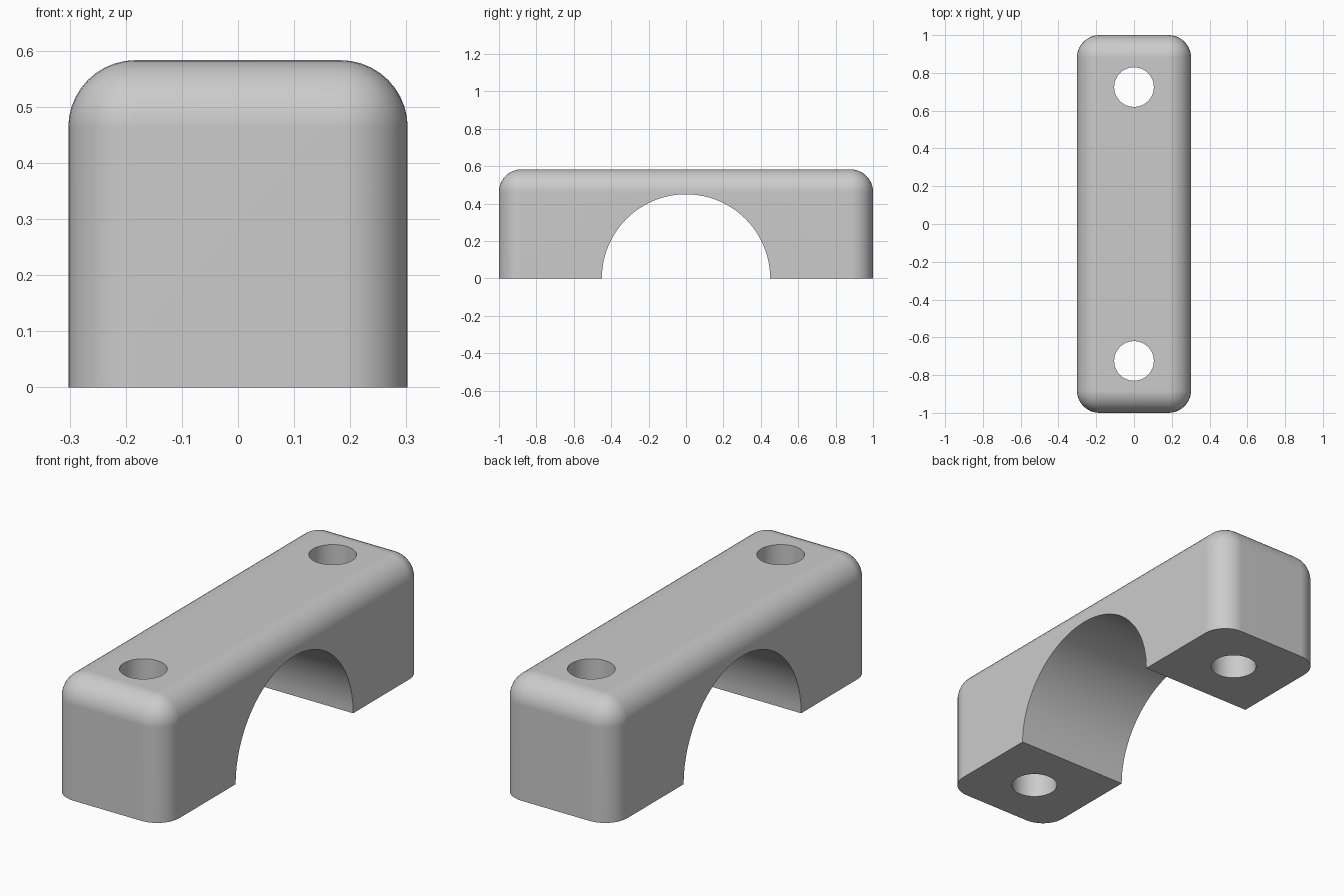
import bpy
import bmesh
import math

cube = bpy.data.objects.get("Cube")
if cube:
    bpy.data.objects.remove(cube, do_unlink=True)

WIDTH, LENGTH, HEIGHT = 0.605, 2.0, 0.583
ROUND = 0.12
ARCH_RADIUS = 0.45
HOLE_RADIUS, HOLE_Y = 0.105, 0.725

grey = bpy.data.materials.new("plain grey")
grey.use_nodes = True
colour = (0.6, 0.6, 0.6, 1)
grey.diffuse_color = colour
grey.node_tree.nodes["Principled BSDF"].inputs["Base Color"].default_value = colour

# Block rounded on every edge except around the flat underside
bm = bmesh.new()
bmesh.ops.create_cube(bm, size=1)
for v in bm.verts:
    v.co = (v.co.x * WIDTH, v.co.y * LENGTH, (v.co.z + 0.5) * HEIGHT)
rounded = [e for e in bm.edges if max(v.co.z for v in e.verts) > 0.1]
bmesh.ops.bevel(bm, geom=rounded, offset=ROUND, segments=10,
                profile=0.5, affect='EDGES', clamp_overlap=True)
mesh = bpy.data.meshes.new("clamp_bracket")
bm.to_mesh(mesh)
bm.free()
mesh.materials.append(grey)
bracket = bpy.data.objects.new("clamp_bracket", mesh)
bpy.context.collection.objects.link(bracket)


def cut(name, radius, sides, location, rotation=(0, 0, 0)):
    """Subtract a cylinder from the bracket."""
    bpy.ops.mesh.primitive_cylinder_add(vertices=sides, radius=radius, depth=2,
                                        location=location, rotation=rotation)
    cutter = bpy.context.object
    cutter.name = name
    cutter.hide_render = True
    cutter.data.materials.append(grey)
    mod = bracket.modifiers.new(name, 'BOOLEAN')
    mod.operation = 'DIFFERENCE'
    mod.solver = 'EXACT'
    mod.object = cutter
    bpy.context.view_layer.objects.active = bracket
    bpy.ops.object.modifier_apply(modifier=mod.name)
    bpy.data.objects.remove(cutter, do_unlink=True)


# Half-round saddle for the pipe and a screw hole at each end
cut("saddle_cutter", ARCH_RADIUS, 96, (0, 0, 0), (0, math.pi / 2, 0))
for side in (-1, 1):
    cut("hole_cutter", HOLE_RADIUS, 48, (0, side * HOLE_Y, 0))

# Smooth rounds with crisp cut edges and flat faces
bpy.ops.object.select_all(action='DESELECT')
bracket.select_set(True)
bpy.context.view_layer.objects.active = bracket
bpy.ops.object.shade_smooth_by_angle(angle=math.radians(30))
weighted = bracket.modifiers.new("flat_faces", 'WEIGHTED_NORMAL')
weighted.keep_sharp = True
